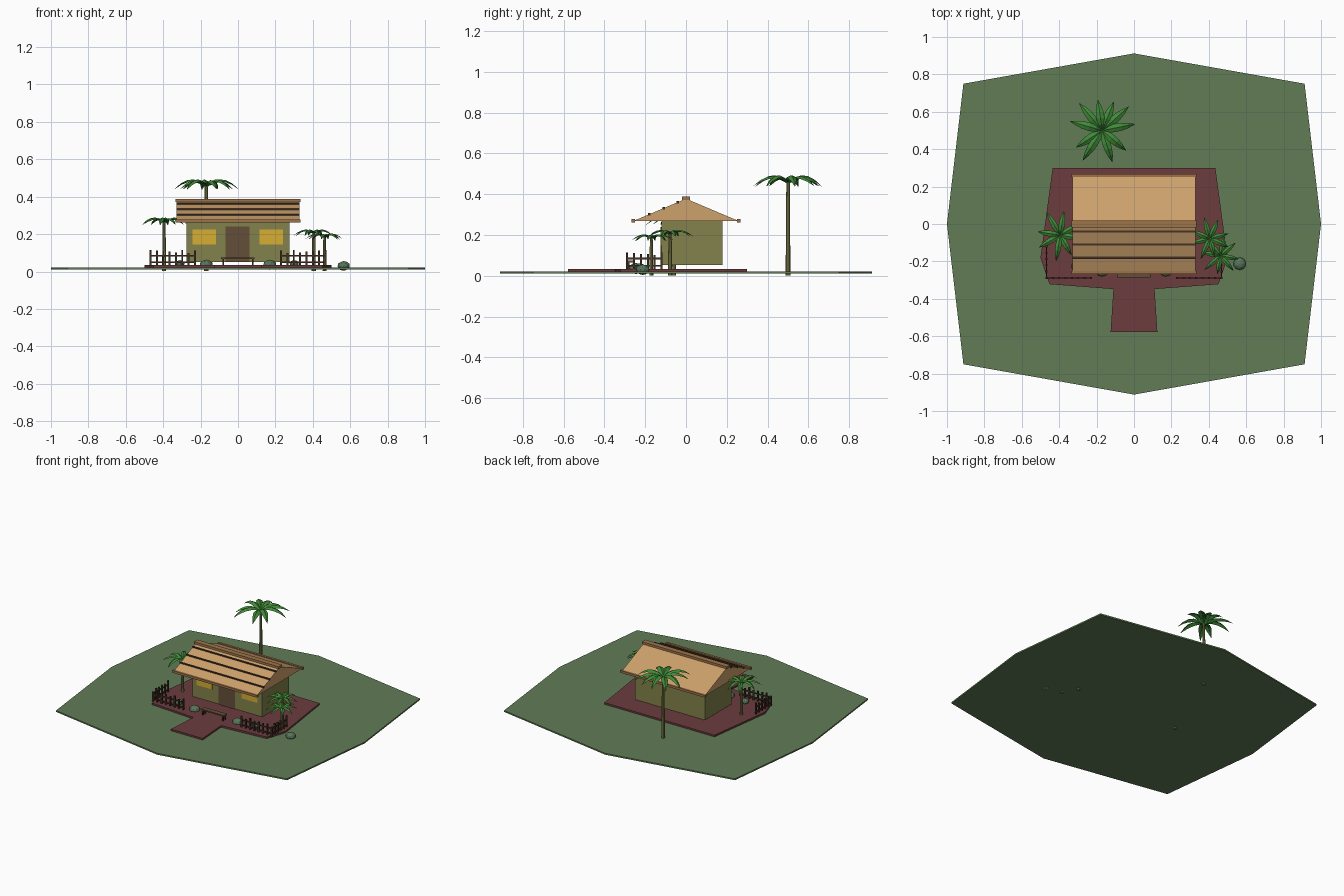
import bpy
import bmesh
from math import sin, cos, pi, radians
from mathutils import Vector

if "Cube" in bpy.data.objects:
    bpy.data.objects.remove(bpy.data.objects["Cube"])


def material(name, r, g, b):
    lin = [(c / 255 / 12.92) if c < 10 else ((c / 255 + 0.055) / 1.055) ** 2.4 for c in (r, g, b)]
    m = bpy.data.materials.new(name)
    m.use_nodes = True
    m.diffuse_color = (*lin, 1)
    m.node_tree.nodes["Principled BSDF"].inputs["Base Color"].default_value = (*lin, 1)
    return m


GRASS = material("grass green", 97, 124, 86)
PAVING = material("paving maroon", 108, 60, 62)
WALL = material("wall olive", 130, 130, 76)
THATCH = material("roof tan", 205, 161, 108)
BEAM = material("beam brown", 158, 116, 74)
DOOR = material("door brown", 100, 78, 56)
WINDOW = material("window yellow", 215, 174, 52)
DARK = material("dark wood", 68, 50, 36)
LEAF = material("leaf green", 64, 138, 56)
BUSH = material("bush green", 88, 118, 90)


def finish(name, bm, mat):
    mesh = bpy.data.meshes.new(name)
    bm.to_mesh(mesh)
    bm.free()
    mesh.materials.append(mat)
    ob = bpy.data.objects.new(name, mesh)
    bpy.context.collection.objects.link(ob)
    return ob


def add_box(bm, lo, hi):
    lo, hi = Vector(lo), Vector(hi)
    verts = bmesh.ops.create_cube(bm, size=1)["verts"]
    for v in verts:
        v.co = Vector(a * b for a, b in zip(v.co, hi - lo)) + (lo + hi) / 2


def box(name, lo, hi, mat):
    bm = bmesh.new()
    add_box(bm, lo, hi)
    return finish(name, bm, mat)


def prism(name, points, offset, mat):
    """Closed outline pushed along an offset vector."""
    bm = bmesh.new()
    face = bm.faces.new([bm.verts.new(p) for p in points])
    ext = bmesh.ops.extrude_face_region(bm, geom=[face])["geom"]
    bmesh.ops.translate(bm, vec=offset, verts=[e for e in ext if isinstance(e, bmesh.types.BMVert)])
    bmesh.ops.recalc_face_normals(bm, faces=bm.faces)
    return finish(name, bm, mat)


def mirrored(half):
    return half + [(-x, y) for x, y in reversed(half) if x]


# Ground and paved yard
plot = mirrored([(0, 0.912), (0.912, 0.75), (1, 0), (0.912, -0.75), (0, -0.912)])
prism("ground", [(x, y, 0.012) for x, y in plot], (0, 0, 0.01), GRASS)
yard = mirrored([(0.435, 0.3), (0.5, -0.18), (0.452, -0.322), (0.11, -0.348), (0.125, -0.578)])
prism("paved_yard", [(x, y, 0.02) for x, y in yard], (0, 0, 0.014), PAVING)

# House body, door and windows
box("walls", (-0.275, -0.12, 0.052), (0.275, 0.18, 0.275), WALL)
box("door", (-0.066, -0.125, 0.052), (0.062, -0.118, 0.24), DOOR)
for side, x in (("right", -0.18), ("left", 0.178)):
    box(side + "_window", (x - 0.062, -0.125, 0.145), (x + 0.062, -0.118, 0.225), WINDOW)

# Gabled roof with ridge, eave beams and front battens
EAVE_Y, EAVE_Z, TOP_Z = 0.26, 0.268, 0.378
prism("roof", [(-0.328, -EAVE_Y, EAVE_Z), (-0.328, EAVE_Y, EAVE_Z), (-0.328, 0, TOP_Z)],
      (0.656, 0, 0), THATCH)
box("ridge_beam", (-0.335, -0.019, 0.372), (0.335, 0.019, 0.388), BEAM)
for name, y in (("front_eave_beam", -0.258), ("back_eave_beam", 0.258)):
    box(name, (-0.335, y - 0.008, 0.262), (0.335, y + 0.008, 0.278), BEAM)
bm = bmesh.new()
for y in (-0.04, -0.11, -0.18):
    z = TOP_Z + (TOP_Z - EAVE_Z) * y / EAVE_Y
    add_box(bm, (-0.33, y - 0.006, z - 0.006), (0.33, y + 0.006, z + 0.005))
finish("roof_battens", bm, DARK)

# Bench before the door
box("bench_seat", (-0.09, -0.285, 0.066), (0.088, -0.25, 0.075), DOOR)
bm = bmesh.new()
for x in (-0.08, 0.078):
    for y in (-0.28, -0.255):
        add_box(bm, (x - 0.004, y - 0.004, 0.03), (x + 0.004, y + 0.004, 0.067))
finish("bench_legs", bm, DARK)


# Picket fences: a front run and a side run at each corner
def fence(name, start, end, count):
    a, b = Vector(start), Vector(end)
    bm = bmesh.new()
    for i in range(count):
        p = a.lerp(b, i / (count - 1))
        top = 0.098 + 0.009 * (i % 2) + 0.004 * (i % 3)
        add_box(bm, (p.x - 0.005, p.y - 0.005, 0.03), (p.x + 0.005, p.y + 0.005, top))
    for z in (0.05, 0.085):
        lo = (min(a.x, b.x) - 0.003, min(a.y, b.y) - 0.003, z - 0.004)
        hi = (max(a.x, b.x) + 0.003, max(a.y, b.y) + 0.003, z + 0.004)
        add_box(bm, lo, hi)
    finish(name, bm, DARK)


for side, s in (("left", 1), ("right", -1)):
    fence(side + "_front_fence", (s * 0.468, -0.288), (s * 0.23, -0.288), 8)
    fence(side + "_side_fence", (s * 0.468, -0.288), (s * 0.468, -0.12), 6)

# Round bushes
for i, (x, y, z, r) in enumerate([(-0.17, -0.245, 0.04, 0.036), (0.17, -0.245, 0.04, 0.036),
                                  (-0.31, -0.225, 0.046, 0.025), (0.3, -0.225, 0.046, 0.025),
                                  (0.565, -0.212, 0.034, 0.034)]):
    bm = bmesh.new()
    bmesh.ops.create_icosphere(bm, subdivisions=2, radius=r)
    bmesh.ops.scale(bm, vec=(1, 1, 0.75), verts=bm.verts)
    bmesh.ops.translate(bm, vec=(x, y, z - 0.004), verts=bm.verts)
    finish(f"bush_{i + 1}", bm, BUSH)


# Palms: tapered trunk and arching folded fronds
def palm(name, x, y, height, reach, angles, thick):
    bm = bmesh.new()
    bmesh.ops.create_cone(bm, cap_ends=True, segments=8, radius1=thick, radius2=thick * 0.7,
                          depth=height)
    bmesh.ops.translate(bm, vec=(x, y, height / 2 + 0.002), verts=bm.verts)
    finish(name + "_trunk", bm, WALL)

    bm = bmesh.new()
    steps = 5
    for n, deg in enumerate(angles):
        a = radians(deg)
        out, across = Vector((cos(a), sin(a), 0)), Vector((-sin(a), cos(a), 0))
        length = reach * (1 + 0.07 * (n % 3 - 1))
        rows = []
        for i in range(steps + 1):
            t = i / steps
            lift = reach * (0.75 * t - 0.85 * t * t) * (1 + 0.15 * (n % 2))
            mid = Vector((x, y, height + 0.004 + lift)) + out * length * t
            half = reach * 0.125 * sin(pi * min(1, 0.12 + 0.88 * t)) ** 0.8 if i < steps else 0.001
            drop = Vector((0, 0, -half * 0.5))
            rows.append([bm.verts.new(p) for p in
                         (mid - across * half + drop, mid, mid + across * half + drop)])
        for r0, r1 in zip(rows, rows[1:]):
            for k in (0, 1):
                bm.faces.new((r0[k], r1[k], r1[k + 1], r0[k + 1]))
    finish(name + "_fronds", bm, LEAF)


def ring(count, start):
    return [start + i * 360 / count + 6 * (i % 2) for i in range(count)]


palm("tall_palm", -0.17, 0.5, 0.455, 0.178, [68, 11, 42, -40, -72, -123, -147, 164, 130, 98], 0.012)
palm("right_palm", -0.395, -0.06, 0.26, 0.13, ring(8, 30), 0.011)
palm("left_palm", 0.405, -0.078, 0.2, 0.11, ring(8, 15), 0.011)
palm("short_palm", 0.463, -0.17, 0.18, 0.105, ring(8, -10), 0.01)
